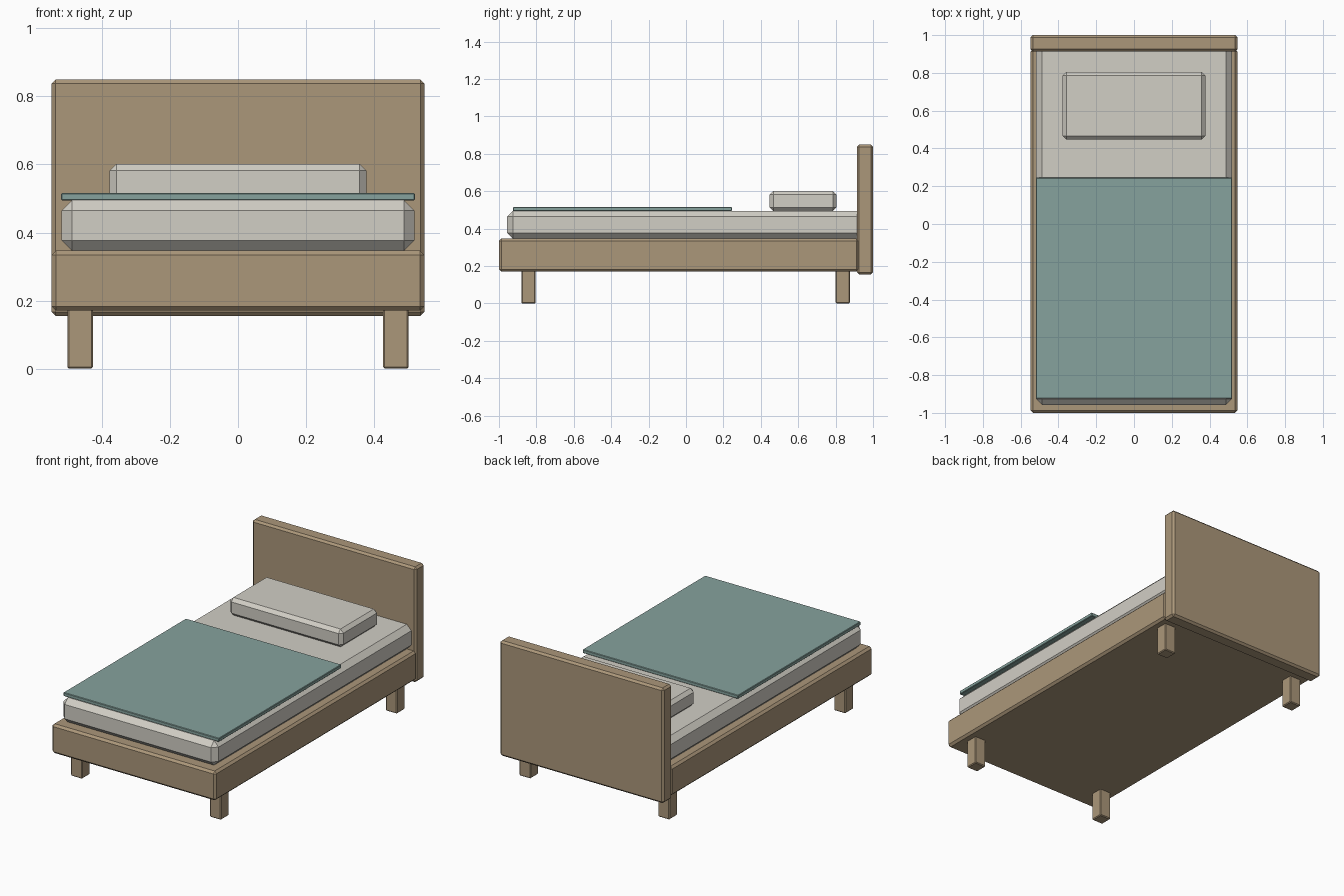
import bpy
import bmesh

cube = bpy.data.objects.get("Cube")
if cube:
    bpy.data.objects.remove(cube, do_unlink=True)


def make_material(name, rgb):
    mat = bpy.data.materials.new(name)
    mat.use_nodes = True
    color = (*rgb, 1.0)
    mat.diffuse_color = color
    mat.node_tree.nodes["Principled BSDF"].inputs["Base Color"].default_value = color
    return mat


wood = make_material("warm wood", (0.41, 0.31, 0.195))
linen = make_material("off white linen", (0.64, 0.62, 0.56))
teal = make_material("muted teal", (0.24, 0.365, 0.34))


def chamfered_box(name, x, y, z, chamfer, mat):
    """Box given by its (min, max) range on each axis, with flat chamfered edges."""
    bm = bmesh.new()
    bmesh.ops.create_cube(bm, size=1)
    for v in bm.verts:
        v.co = [r[1] if c > 0 else r[0] for c, r in zip(v.co, (x, y, z))]
    center = [sum(r) / 2 for r in (x, y, z)]
    bmesh.ops.translate(bm, verts=bm.verts, vec=[-c for c in center])
    mesh = bpy.data.meshes.new(name)
    bm.to_mesh(mesh)
    bm.free()
    mesh.materials.append(mat)
    obj = bpy.data.objects.new(name, mesh)
    obj.location = center
    bpy.context.collection.objects.link(obj)
    bevel = obj.modifiers.new("chamfer", 'BEVEL')
    bevel.width = chamfer
    bevel.segments = 1
    return obj


# Wooden frame and headboard
chamfered_box("bed_frame", (-0.548, 0.548), (-1.0, 0.925), (0.17, 0.347), 0.013, wood)
chamfered_box("headboard", (-0.548, 0.548), (0.914, 1.0), (0.154, 0.85), 0.012, wood)

# Four legs
for side, sx in (("left", 1), ("right", -1)):
    for end, y0 in (("front", -0.88), ("back", 0.80)):
        xs = sorted((sx * 0.426, sx * 0.502))
        chamfered_box(f"{end}_{side}_leg", xs, (y0, y0 + 0.076), (0, 0.175), 0.005, wood)

# Bedding
chamfered_box("mattress", (-0.519, 0.519), (-0.957, 0.957), (0.346, 0.495), 0.031, linen)
chamfered_box("pillow", (-0.378, 0.378), (0.447, 0.805), (0.494, 0.602), 0.02, linen)
chamfered_box("blanket", (-0.52, 0.52), (-0.925, 0.245), (0.494, 0.516), 0.003, teal)
